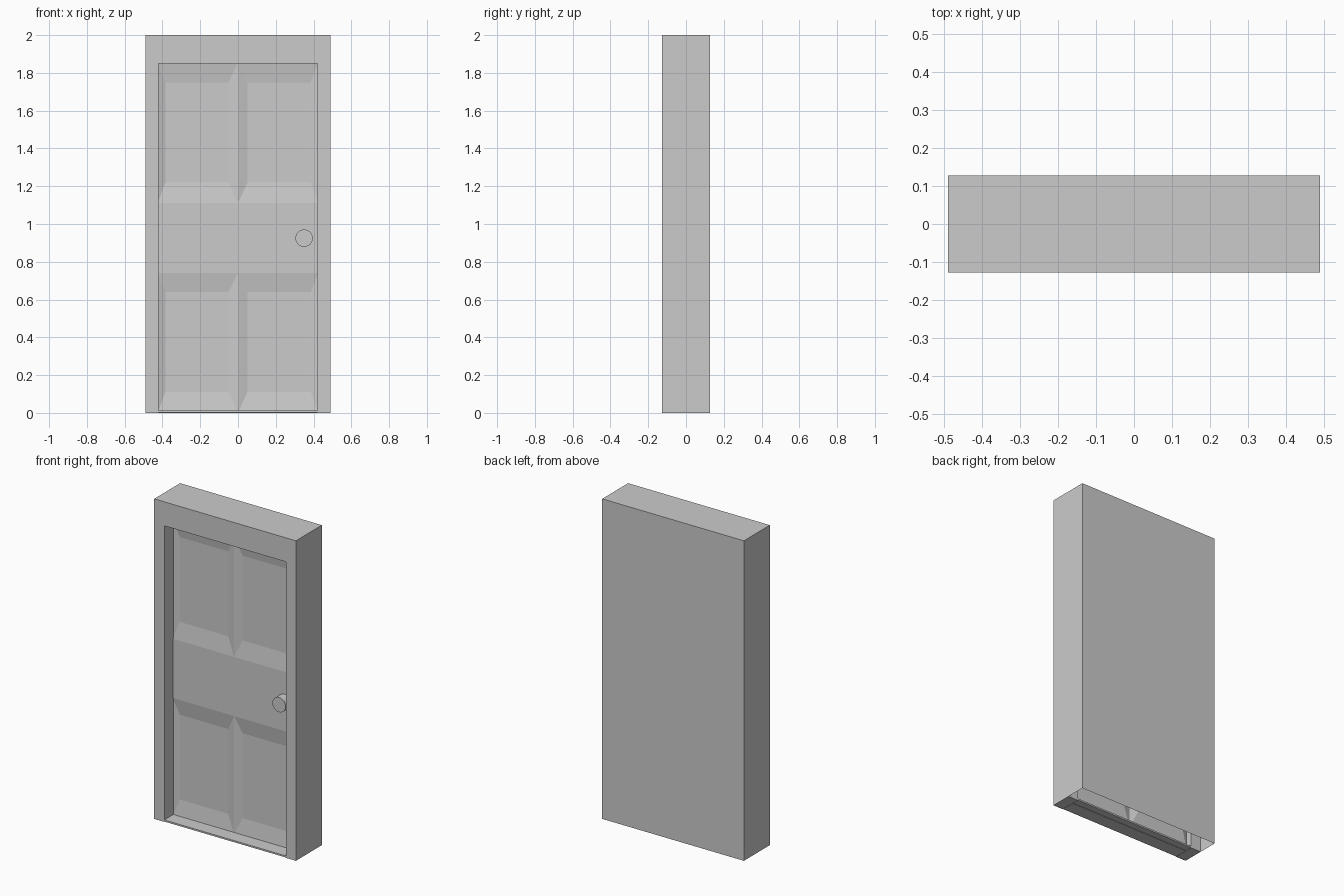
import bpy, bmesh, math

if "Cube" in bpy.data.objects:
    bpy.data.objects.remove(bpy.data.objects["Cube"])

HW, D, H = 0.49, 0.128, 2.0      # casing half width, half depth, height
OW, OH = 0.42, 1.85              # opening half width and height
JAMB_BACK = 0.005                # rear plane of the jambs
DOOR_Y, RECESS = -0.04, 0.015    # door face and panel depth


def add_object(name, faces):
    bm = bmesh.new()
    for f in faces:
        bm.faces.new([bm.verts.new(p) for p in f])
    bmesh.ops.remove_doubles(bm, verts=bm.verts, dist=1e-5)
    me = bpy.data.meshes.new(name)
    bm.to_mesh(me)
    bm.free()
    ob = bpy.data.objects.new(name, me)
    bpy.context.collection.objects.link(ob)
    return ob


def strip(path, y0, y1):
    """Sweep an (x, z) path along y."""
    return [[(a[0], y0, a[1]), (a[0], y1, a[1]), (b[0], y1, b[1]), (b[0], y0, b[1])]
            for a, b in zip(path, path[1:])]


def rect(x0, x1, z0, z1, y):
    return [(x0, y, z0), (x1, y, z0), (x1, y, z1), (x0, y, z1)]


# Casing: hollow, open underneath, with a framed opening at the front
outer = [(-HW, 0), (-HW, H), (HW, H), (HW, 0)]
inner = [(OW, 0), (OW, OH), (-OW, OH), (-OW, 0)]
faces = strip(outer[::-1], -D, D) + strip(inner[::-1], -D, JAMB_BACK)
faces.append(rect(-HW, HW, 0, H, D)[::-1])
loop = outer + inner
faces.append([(x, -D, z) for x, z in loop][::-1])
faces.append([(x, JAMB_BACK, z) for x, z in loop])
add_object("casing", faces)

# Sill: thin slab under the opening
bpy.ops.mesh.primitive_cube_add(size=1, location=(0, (JAMB_BACK - D) / 2, 0.007))
sill = bpy.context.object
sill.name = "sill"
sill.scale = (2 * HW, D + JAMB_BACK, 0.01)

# Door leaf: flat middle rail and four bevelled sunken panels
EW = OW + 0.005
faces = [rect(-EW, EW, 0.74, 1.11, DOOR_Y)]
for x0, x1, a, b in ((-EW, 0, -0.385, -0.05), (0, EW, 0.05, 0.385)):
    for z0, z1, c, d in ((0, 0.74, 0.11, 0.64), (1.11, 1.855, 1.22, 1.75)):
        rim = rect(x0, x1, z0, z1, DOOR_Y)
        sunk = rect(a, b, c, d, DOOR_Y + RECESS)
        faces.append(sunk)
        for i in range(4):
            j = (i + 1) % 4
            faces.append([rim[i], rim[j], sunk[j], sunk[i]])
add_object("door_leaf", faces)

# Knob
bpy.ops.mesh.primitive_cylinder_add(vertices=24, radius=0.046, depth=0.055,
                                    location=(0.35, -0.0675, 0.925),
                                    rotation=(math.pi / 2, 0, 0))
bpy.context.object.name = "knob"
bpy.ops.object.shade_smooth_by_angle()
